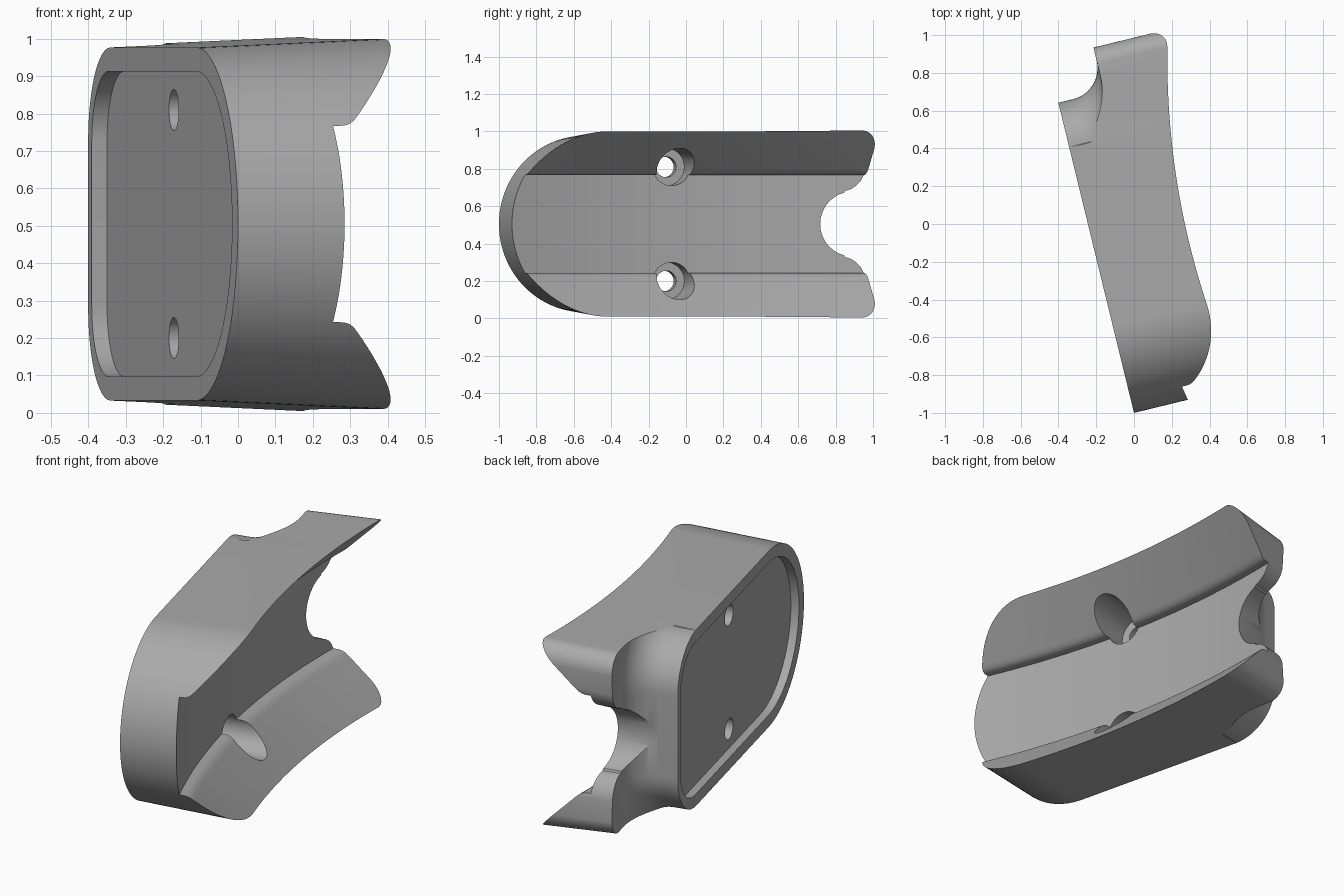
import bpy, bmesh
from math import sin, cos, pi, radians

cube = bpy.data.objects.get("Cube")
if cube:
    bpy.data.objects.remove(cube, do_unlink=True)

MID_Z = 0.505
SIN, COS = 0.237, 0.9715       # yaw of the mounting face

grey = bpy.data.materials.new("plain grey")
grey.use_nodes = True
GREY = (0.4, 0.4, 0.4, 1)
grey.diffuse_color = GREY
grey.node_tree.nodes["Principled BSDF"].inputs["Base Color"].default_value = GREY


def place(t, h, n):
    """Along the face, height from the middle, depth from the face -> world."""
    return (COS * n - SIN * t, -1 + COS * t + SIN * n, MID_Z + h)


def loft(name, rings):
    """Closed solid through matching rings of (t, h, n) points."""
    bm = bmesh.new()
    loops = [[bm.verts.new(place(*p)) for p in ring] for ring in rings]
    for a, b in zip(loops, loops[1:]):
        for i in range(len(a)):
            j = (i + 1) % len(a)
            bm.faces.new((a[i], a[j], b[j], b[i]))
    bm.faces.new(loops[0])
    bm.faces.new(loops[-1])
    bmesh.ops.recalc_face_normals(bm, faces=bm.faces)
    mesh = bpy.data.meshes.new(name)
    bm.to_mesh(mesh)
    bm.free()
    mesh.materials.append(grey)
    ob = bpy.data.objects.new(name, mesh)
    bpy.context.collection.objects.link(ob)
    return ob


def arc(t, h, r, start, end, steps=16):
    angles = [radians(start + (end - start) * i / steps) for i in range(steps + 1)]
    return [(t + r * cos(a), h + r * sin(a)) for a in angles]


def mirrored(half):
    """Full outline from its upper half; points on the axis are kept once."""
    return half + [(a, -h) for a, h in reversed(half) if abs(h) > 1e-5]


def prism(name, outline, n0, n1, grow=0.0):
    return loft(name, [[(t, h * (1 + grow * n), n) for t, h in outline] for n in (n0, n1)])


def cut(target, cutter):
    cutter.hide_render = True
    mod = target.modifiers.new("cut", 'BOOLEAN')
    mod.operation = 'DIFFERENCE'
    mod.solver = 'EXACT'
    mod.object = cutter
    bpy.context.view_layer.objects.active = target
    bpy.ops.object.modifier_apply(modifier=mod.name)
    bpy.data.objects.remove(cutter, do_unlink=True)


# Body: round front end, two prongs with a notch between them at the back
half = arc(0.472, 0, 0.472, 180, 90, 32)
half += arc(1.84, 0.382, 0.09, 90, 0, 10)
half += arc(1.80, 0.295, 0.125, 0, -80, 12)[1:]
half += arc(1.86, 0, 0.168, 105, 180, 14)
body = prism("bracket_body", mirrored(half), 0, 0.85, 0.095)

# Concave flare around the back end of the mounting face
rings = []
flare = [(-0.05, 0), (0.08, 0)]
flare += [(0.08 + 0.17 * sin(a), 0.17 * (1 - cos(a)))
          for a in [pi / 2 * i / 12 for i in range(1, 13)]]
for n, e in flare:
    end = [(1.44, 0.9), (1.44, 0.482 + e)] + arc(1.44, 0.222, 0.25 + e, 88, 0, 20)
    outline = mirrored(end) + [(2.4, -0.9), (2.4, 0.9)]
    rings.append([(t, h, n) for t, h in outline])
cut(body, loft("flare_cutter", rings))

# Bowed channel: flat floor, small lip and sloping walls
section = [(0.262, -0.28), (0.263, -0.25), (0.267, -0.235), (0.276, -0.22),
           (0.29, -0.205), (0.65, 0.155), (0.65, 0.6)]
section += [(-h, n) for h, n in reversed(section)]
rings = []
for i in range(41):
    t = -0.1 + 2.2 * i / 40
    crest = 0.498 + (t - 0.8) ** 2 / 8.5
    rings.append([(t, h, crest + n) for h, n in section])
cut(body, loft("channel_cutter", rings))

# Shallow recess in the mounting face
half = arc(0.475, 0, 0.408, 180, 90, 28) + arc(1.46, 0.218, 0.19, 90, 0, 14)
cut(body, prism("recess_cutter", mirrored(half), -0.05, 0.042))

# Two counterbored screw holes
for side in (1, -1):
    for radius, n0, n1 in ((0.055, -0.1, 0.3), (0.1, 0.1, 0.9)):
        circle = arc(0.896, 0.305 * side, radius, 0, 360, 40)[:-1]
        cut(body, prism("hole_cutter", circle, n0, n1))

# Smooth shading with crisp edges
bpy.ops.object.select_all(action='DESELECT')
body.select_set(True)
bpy.context.view_layer.objects.active = body
bpy.ops.object.shade_smooth_by_angle(angle=radians(30))
